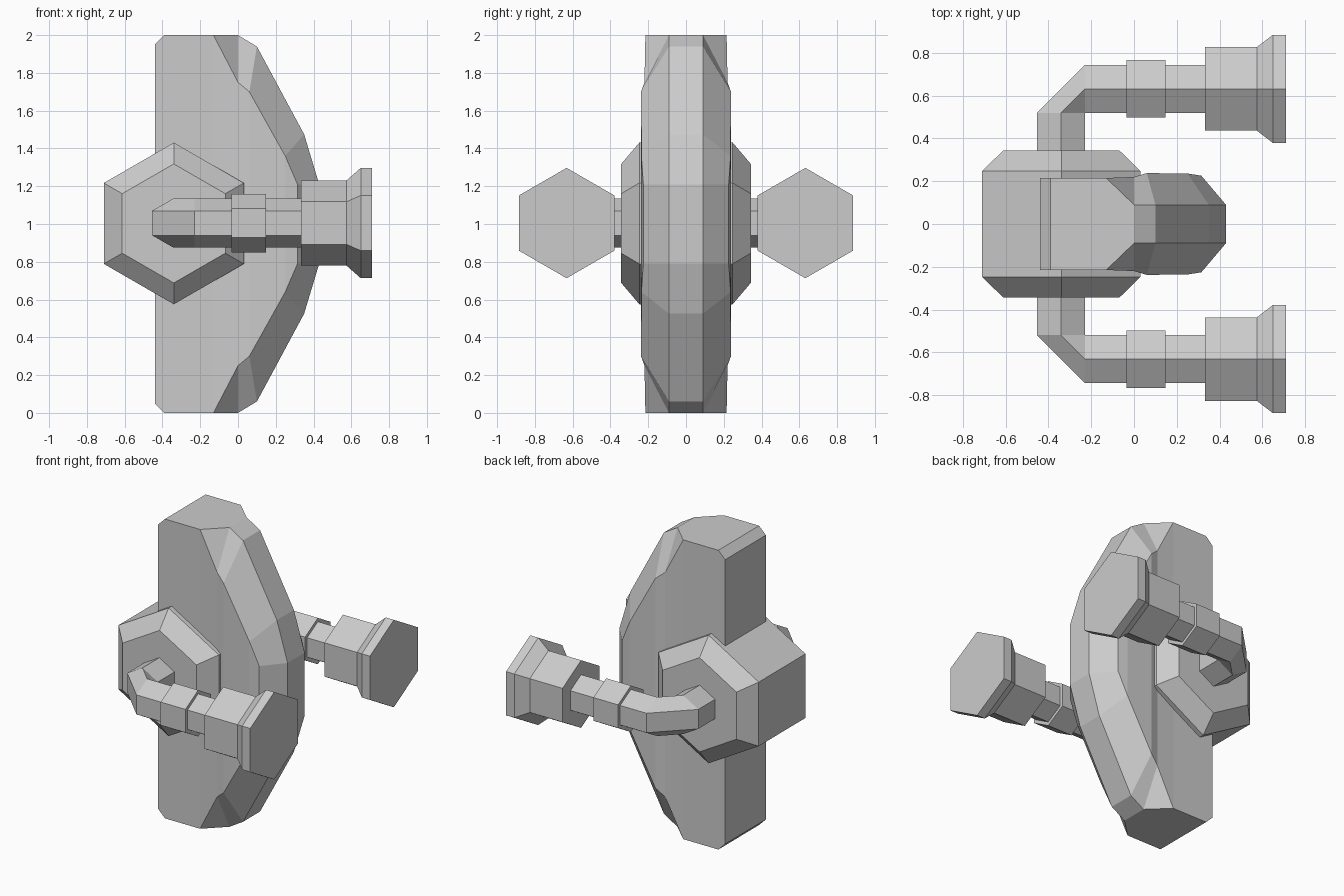
import bpy, bmesh
from math import sin, cos, pi
from mathutils import Vector

if "Cube" in bpy.data.objects:
    bpy.data.objects.remove(bpy.data.objects["Cube"])


def loft(name, rings, strip_caps=False, mirror=False):
    """Skin a list of equal-length point rings and close both ends."""
    bm = bmesh.new()
    rows = [[bm.verts.new(p) for p in r] for r in rings]
    n = len(rows[0])
    for a, b in zip(rows, rows[1:]):
        for i in range(n):
            j = (i + 1) % n
            bm.faces.new((a[i], a[j], b[j], b[i]))
    for r in (rows[0], rows[-1]):
        if strip_caps:
            for i in range(n // 2 - 1):
                bm.faces.new((r[i], r[i + 1], r[n - 2 - i], r[n - 1 - i]))
        else:
            bm.faces.new(r)
    bmesh.ops.remove_doubles(bm, verts=bm.verts, dist=0.0005)
    bmesh.ops.recalc_face_normals(bm, faces=bm.faces)
    me = bpy.data.meshes.new(name)
    bm.to_mesh(me)
    bm.free()
    ob = bpy.data.objects.new(name, me)
    bpy.context.collection.objects.link(ob)
    if mirror:
        m = ob.modifiers.new("mirror", 'MIRROR')
        m.use_axis = (False, True, False)
        m.use_mirror_merge = False
    return ob


def hexagon(centre, side, radius):
    """Hexagon with a corner straight up, lying in the side/z plane."""
    c, u = Vector(centre), Vector(side)
    return [c + u * radius * sin(k * pi / 3) + Vector((0, 0, radius * cos(k * pi / 3)))
            for k in range(6)]


# Body: lower half of side outline (x, z, half width) and of the front ridge
side = [(-.44, .05, .215), (-.39, 0, .215), (-.13, 0, .215), (0, .25, .22),
        (.06, .30, .238), (.25, .64, .236), (.315, .79, .226)]
ridge = [(-.44, .05, .09), (-.39, 0, .09), (0, 0, .09), (0, 0, .09),
         (.10, .06, .09), (.35, .525, .09), (.43, .79, .09)]


def outline(half, s):
    full = half + [(x, 2 - z, w) for x, z, w in reversed(half)]
    return [(x, s * w, z) for x, z, w in full]


loft("body", [outline(side, -1), outline(ridge, -1),
              outline(ridge, 1), outline(side, 1)], strip_caps=True)

# Hub: hexagonal block with bevelled ends
loft("hub", [hexagon((-.34, y, 1.003), (1, 0, 0), r)
             for y, r in ((-.343, .315), (-.247, .428), (.247, .428), (.343, .315))])

# Arms: out of the hub, round the bend, then forward
X, Y, Z, R = -.342, .632, 1.005, .13
back, out = (-1, 0, 0), (0, 1, 0)
loft("arm", [hexagon((X, .30, Z), back, R), hexagon((X, .5195, Z), back, R),
             hexagon((-.2295, Y, Z), out, R), hexagon((.36, Y, Z), out, R)], mirror=True)

# Collar on each arm
loft("arm_collar", [hexagon((x, Y, Z), out, .155) for x in (-.035, .148)], mirror=True)

# Flared cup at each arm end
loft("arm_cup", [hexagon((x, Y, Z), out, r) for x, r in
                 ((.333, .226), (.575, .226), (.65, .292), (.71, .292))], mirror=True)
